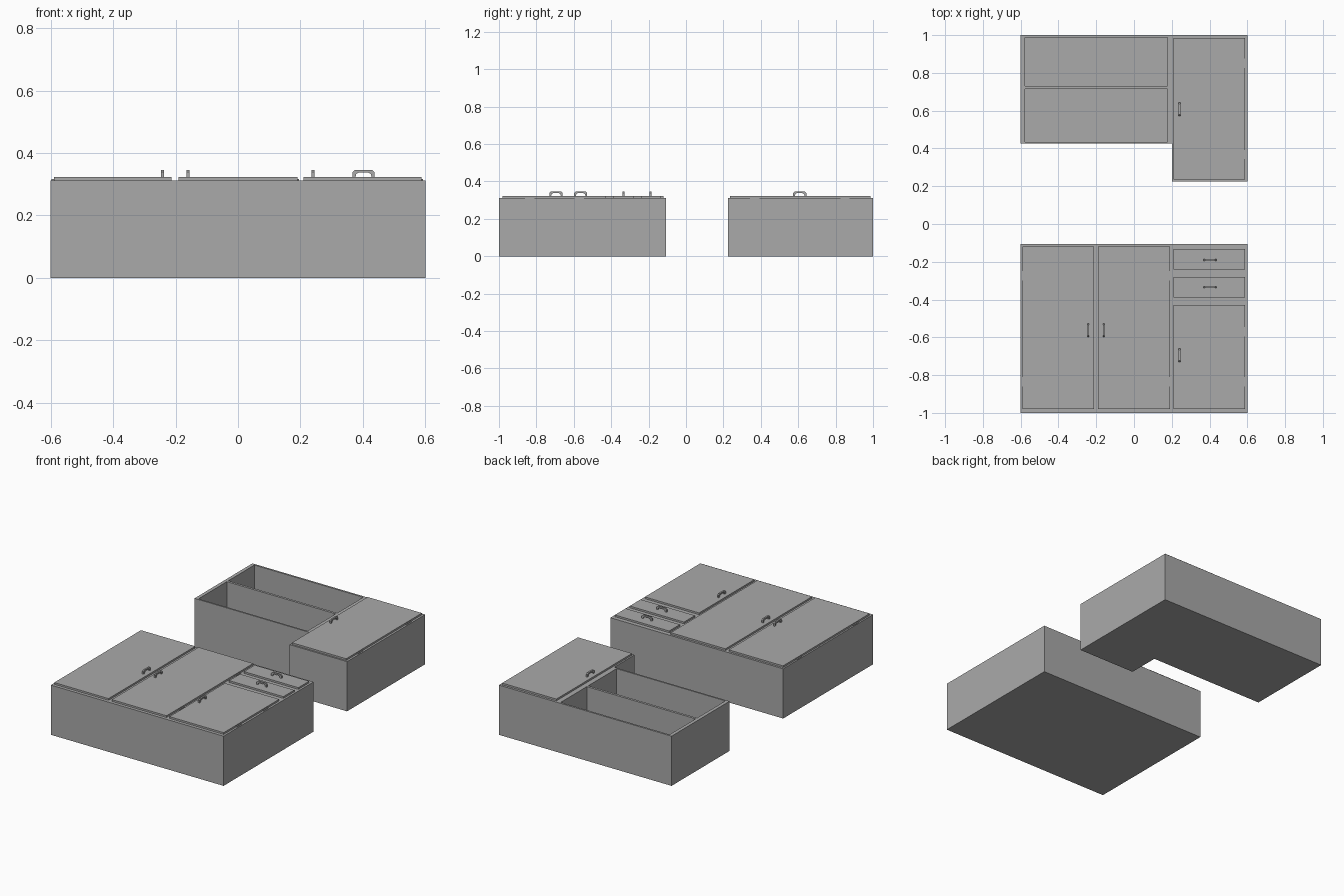
import bpy
from mathutils import Vector

if "Cube" in bpy.data.objects:
    bpy.data.objects.remove(bpy.data.objects["Cube"], do_unlink=True)

grey = bpy.data.materials.new("plain grey")
grey.use_nodes = True
tone = (0.4, 0.4, 0.4, 1)
grey.diffuse_color = tone
grey.node_tree.nodes["Principled BSDF"].inputs["Base Color"].default_value = tone

BODY = 0.312   # height of the carcass faces
FRONT = 0.323  # height of the door faces


def prism(name, profile, place, offset):
    """Extrude a closed outline; place maps outline points into space."""
    low = [Vector(place(p)) for p in profile]
    n = len(low)
    verts = low + [v + Vector(offset) for v in low]
    faces = [list(range(n))[::-1], list(range(n, 2 * n))]
    faces += [[i, (i + 1) % n, (i + 1) % n + n, i + n] for i in range(n)]
    mesh = bpy.data.meshes.new(name)
    mesh.from_pydata(verts, [], faces)
    mesh.materials.append(grey)
    obj = bpy.data.objects.new(name, mesh)
    bpy.context.collection.objects.link(obj)
    bpy.context.view_layer.objects.active = obj
    bpy.ops.object.select_all(action='DESELECT')
    obj.select_set(True)
    bpy.ops.object.mode_set(mode='EDIT')
    bpy.ops.mesh.select_all(action='SELECT')
    bpy.ops.mesh.normals_make_consistent(inside=False)
    bpy.ops.object.mode_set(mode='OBJECT')
    return obj


def box(name, x0, x1, y0, y1, z0, z1):
    outline = [(x0, y0), (x1, y0), (x1, y1), (x0, y1)]
    return prism(name, outline, lambda p: (p[0], p[1], z0), (0, 0, z1 - z0))


def handle(name, x, y, along_x):
    """Arched pull with two flat feet."""
    half = [(0.035, 0), (0.035, 0.016), (0.027, 0.023)]
    inner = [(0.016, 0.014), (0.023, 0.01), (0.026, 0)]
    right = half + [(0, 0.023)]
    arch = right + [(-u, w) for u, w in reversed(half)]
    arch += [(-u, w) for u, w in reversed(inner)] + inner
    t = 0.005
    if along_x:
        return prism(name, arch, lambda p: (x + p[0], y - t, FRONT + p[1]), (0, 2 * t, 0))
    return prism(name, arch, lambda p: (x - t, y + p[0], FRONT + p[1]), (2 * t, 0, 0))


def hinges(name, x, ys):
    for i, y in enumerate(ys):
        box(f"{name}_hinge_{i + 1}", x - 0.005, x + 0.005, y - 0.025, y + 0.025,
            BODY - 0.004, BODY + 0.005)


# Base unit carcass
box("base_carcass", -0.6, 0.6, -1, -0.107, 0, BODY)

# Base unit doors and drawers
fronts = {
    "left_door": (-0.59, -0.213, -0.98, -0.12),
    "middle_door": (-0.19, 0.19, -0.98, -0.12),
    "right_door": (0.21, 0.587, -0.98, -0.43),
    "upper_drawer": (0.21, 0.587, -0.24, -0.133),
    "lower_drawer": (0.21, 0.587, -0.388, -0.28),
    "wall_door": (0.21, 0.587, 0.235, 0.986),
}
for name, edges in fronts.items():
    box(name, *edges, BODY, FRONT)

# Pulls
handle("left_door_handle", -0.242, -0.563, False)
handle("middle_door_handle", -0.16, -0.563, False)
handle("right_door_handle", 0.24, -0.695, False)
handle("wall_door_handle", 0.24, 0.608, False)
handle("upper_drawer_handle", 0.402, -0.19, True)
handle("lower_drawer_handle", 0.402, -0.335, True)

# Hinges
hinges("left_door", -0.592, (-0.275, -0.835))
hinges("middle_door", 0.19, (-0.275, -0.835))
hinges("right_door", 0.587, (-0.57, -0.835))
hinges("wall_door", 0.587, (0.85, 0.368))

# Wall unit: closed tall cupboard beside open shelving
box("wall_cupboard", 0.2, 0.6, 0.225, 1, 0, BODY)
box("shelf_back", -0.6, 0.2, 0.425, 1, 0, 0.012)
box("shelf_left_side", -0.6, -0.578, 0.425, 1, 0.012, BODY)
box("shelf_right_side", 0.178, 0.2, 0.425, 1, 0.012, BODY)
for name, y0, y1 in (("shelf_bottom", 0.425, 0.435), ("shelf_middle", 0.715, 0.73),
                     ("shelf_top", 0.988, 1)):
    box(name, -0.578, 0.178, y0, y1, 0.012, BODY)
